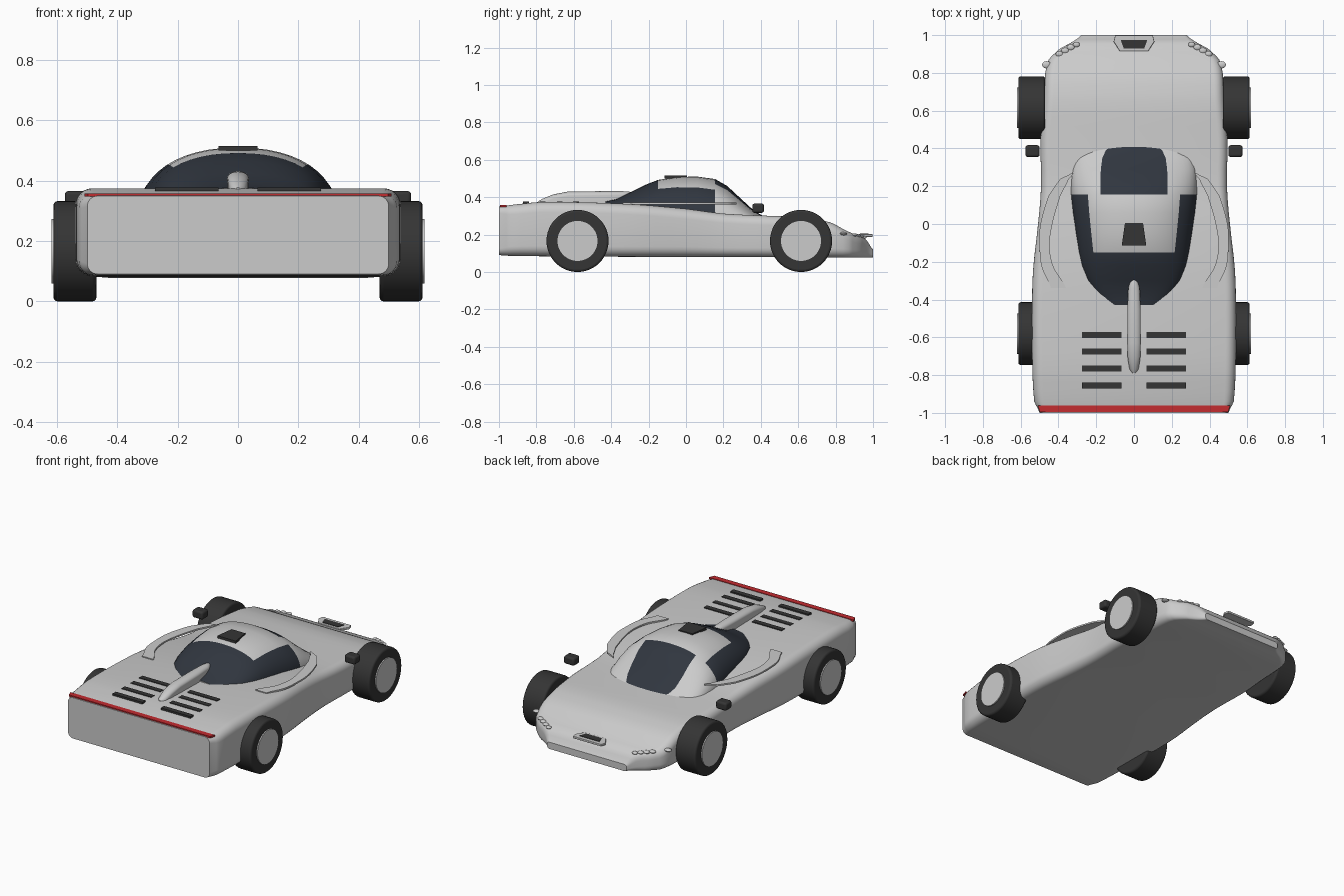
import bpy, bmesh, math
from mathutils import Vector

if "Cube" in bpy.data.objects:
    bpy.data.objects.remove(bpy.data.objects["Cube"])


def material(name, rgb):
    m = bpy.data.materials.new(name)
    m.diffuse_color = (*rgb, 1)
    m.use_nodes = True
    m.node_tree.nodes["Principled BSDF"].inputs["Base Color"].default_value = m.diffuse_color
    return m


BLACK = material("black_rubber", (0.035, 0.035, 0.035))
GLASS = material("dark_glass", (0.03, 0.037, 0.05))
RED = material("red_trim", (0.55, 0.025, 0.03))
BODY = material("plain_grey", (0.8, 0.8, 0.8))


def finish(name, bm, mat=None, bevel=0, angle=35):
    bmesh.ops.recalc_face_normals(bm, faces=bm.faces)
    me = bpy.data.meshes.new(name)
    bm.to_mesh(me)
    bm.free()
    ob = bpy.data.objects.new(name, me)
    bpy.context.collection.objects.link(ob)
    if mat:
        me.materials.append(mat)
    if bevel:
        b = ob.modifiers.new("bevel", 'BEVEL')
        b.width, b.segments = bevel, 3
    bpy.ops.object.select_all(action='DESELECT')
    bpy.context.view_layer.objects.active = ob
    ob.select_set(True)
    bpy.ops.object.shade_smooth_by_angle(angle=math.radians(angle))
    return ob


def loft(sections, closed=True):
    # skin rings of points; returns bmesh and the side faces as (face, row, column)
    bm = bmesh.new()
    rings = [[bm.verts.new(p) for p in s] for s in sections]
    n = len(rings[0])
    cells = []
    for r, (a, b) in enumerate(zip(rings, rings[1:])):
        for c in range(n if closed else n - 1):
            d = (c + 1) % n
            cells.append((bm.faces.new((a[c], a[d], b[d], b[c])), r, c))
    bm.faces.new(rings[0])
    bm.faces.new(rings[-1])
    return bm, cells


def box(name, centre, size, mat=None, bevel=0):
    bm = bmesh.new()
    bmesh.ops.create_cube(bm, size=1)
    for v in bm.verts:
        v.co = Vector(a * b + c for a, b, c in zip(v.co, size, centre))
    return finish(name, bm, mat, bevel)


def slab(name, outline, z, height, mat=None, bevel=0):
    # flat outline in x, y pulled up to a thin plate
    bm, _ = loft([[(x, y, h) for x, y in outline] for h in (z, z + height)])
    return finish(name, bm, mat, bevel)


def smooth_rows(rows, steps):
    # Catmull-Rom interpolation between table rows
    out = []
    for i in range(len(rows) - 1):
        p = [rows[max(0, min(len(rows) - 1, i + k))] for k in (-1, 0, 1, 2)]
        for s in range(steps):
            t = s / steps
            out.append([0.5 * (2 * b + (c - a) * t + (2 * a - 5 * b + 4 * c - d) * t * t
                        + (3 * b - a - 3 * c + d) * t ** 3) for a, b, c, d in zip(*p)])
            out[-1][0] = p[1][0] + t * (p[2][0] - p[1][0])
    return out + [list(rows[-1])]


# main body: y, half width, bottom, top, corner radius
stations = [(-1, .50, .09, .35, .035), (-.94, .528, .086, .358, .05), (-.78, .538, .084, .374, .055),
            (-.5, .54, .082, .371, .055), (-.25, .535, .081, .36, .055), (0, .508, .08, .338, .055),
            (.2, .492, .08, .312, .05), (.45, .495, .079, .300, .05), (.65, .478, .078, .292, .05),
            (.78, .472, .077, .262, .05), (.87, .452, .077, .215, .045), (.93, .39, .077, .192, .04),
            (.965, .325, .077, .17, .03), (1, .28, .077, .12, .015)]


def body_ring(y, w, lo, hi, r):
    ring = []
    for q, (cx, cz) in enumerate(((w - r, hi - r), (r - w, hi - r), (r - w, lo + r), (w - r, lo + r))):
        for k in range(7):
            a = math.pi / 2 * (q + k / 6)
            ring.append((cx + r * math.cos(a), y, cz + r * math.sin(a)))
    return ring


bm, _ = loft([body_ring(*s) for s in smooth_rows(stations, 3)])
finish("body", bm)

# canopy: y, half width, base, top
cabin = [(-.43, .14, .345, .377), (-.37, .20, .34, .39), (-.3, .25, .335, .425), (-.22, .28, .325, .465),
         (-.15, .295, .315, .492), (-.05, .31, .305, .508), (.06, .325, .295, .51), (.155, .335, .285, .497),
         (.22, .335, .28, .46), (.29, .33, .275, .395), (.35, .315, .27, .34), (.39, .28, .265, .312),
         (.415, .22, .26, .298)]
N = 24
rows = []
for y, w, lo, hi in cabin:
    ring = []
    for k in range(N + 1):
        a = math.pi * k / N
        c, s = math.cos(a), max(0, math.sin(a))
        ring.append((math.copysign(abs(c) ** .91, c) * w, y, lo + (hi - lo) * s ** .91))
    rows.append(ring)
bm, cells = loft(rows, closed=False)
for f, r, c in cells:
    rear = r < 4
    side = r < 7 and (c < 6 or c >= N - 6)
    windscreen = r >= 7 and 8 <= c < 16
    f.material_index = 1 if rear or side or windscreen else 0
canopy = finish("canopy", bm, BODY)
canopy.data.materials.append(GLASS)

# wheels with plain hub discs
def disc(name, x, y, z, radius, width, mat=None, bevel=0):
    bm = bmesh.new()
    bmesh.ops.create_cone(bm, cap_ends=True, segments=48, radius1=radius, radius2=radius, depth=width)
    for v in bm.verts:
        v.co = Vector((v.co.z + x, v.co.x + y, v.co.y + z))
    finish(name, bm, mat, bevel)


for side, label in ((-1, "left"), (1, "right")):
    for y, end in ((-.58, "rear"), (.615, "front")):
        disc(f"{end}_{label}_tyre", side * .541, y, .166, .166, .142, BLACK, .012)
        disc(f"{end}_{label}_hub", side * .56, y, .166, .107, .118)

    # side mirror
    box(f"{label}_mirror", (side * .537, .386, .341), (.075, .062, .05), BLACK, .012)

    # engine louvres on the rear deck
    for i, y in enumerate((-.588, -.675, -.766, -.855)):
        box(f"{label}_louvre_{i + 1}", (side * .17, y, .372), (.21, .032, .012), BLACK)

    # crescent blade sweeping round the side of the cabin
    blade = smooth_rows([(.27, .33, .32), (.24, .39, .345), (.15, .452, .39), (0, .495, .432),
                         (-.12, .50, .447), (-.23, .488, .425), (-.34, .44, .36)], 5)
    outline = [(side * o, y) for y, o, i in blade] + [(side * i, y) for y, o, i in reversed(blade)]
    slab(f"{label}_side_blade", outline, .361, .01)

    # row of small lamps round the nose corner
    for i, (x, y, z, s) in enumerate(((.305, .95, .185, .018), (.335, .935, .19, .02), (.365, .918, .194, .02),
                                      (.395, .90, .198, .02), (.463, .843, .205, .024))):
        bm = bmesh.new()
        bmesh.ops.create_uvsphere(bm, u_segments=16, v_segments=10, radius=1)
        for v in bm.verts:
            v.co = Vector((x * side + v.co.x * s, y + v.co.y * s * .8, z + v.co.z * .009))
        finish(f"{label}_nose_lamp_{i + 1}", bm)

# spine fin behind the cabin
fin = [(-.79, .012, .378), (-.77, .024, .39), (-.71, .033, .415), (-.63, .036, .43), (-.45, .035, .432),
       (-.34, .03, .432), (-.305, .022, .43), (-.29, .01, .425)]
bm, _ = loft([[(w * math.cos(t), y, max(.35, z - .022 + .022 * math.sin(t)) if math.sin(t) >= 0 else .355)
               for t in [math.pi * 2 * k / 24 for k in range(24)]] for y, w, z in fin])
finish("spine_fin", bm, angle=50)

# roof intake, nose vent and its frame
slab("roof_vent", [(-.065, -.115), (.065, -.115), (.048, .005), (-.048, .005)], .5, .015, BLACK)
slab("nose_vent_frame", [(-.075, .915), (.075, .915), (.108, .965), (.1, .998), (-.1, .998), (-.108, .965)],
     .188, .014, bevel=.003)
slab("nose_vent", [(-.055, .93), (.055, .93), (.07, .975), (-.07, .975)], .195, .01, BLACK)

# red tail spoiler
slab("tail_spoiler", [(-.498, -.995), (.498, -.995), (.51, -.96), (-.51, -.96)], .347, .011, RED)
